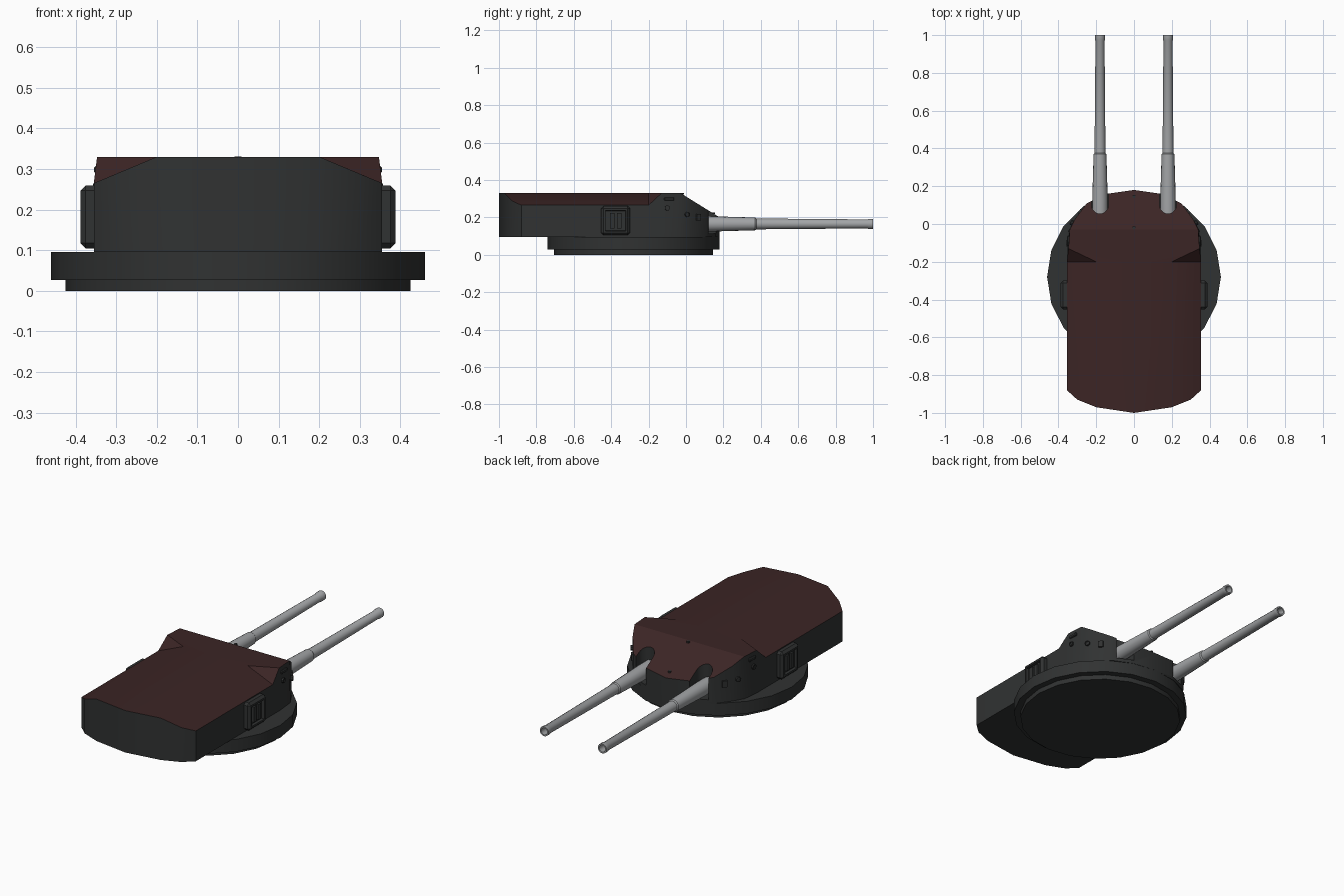
import bpy, bmesh, math
from mathutils import Matrix, Vector

cube = bpy.data.objects.get("Cube")
if cube:
    bpy.data.objects.remove(cube, do_unlink=True)


def material(name, rgb):
    m = bpy.data.materials.new(name)
    m.use_nodes = True
    color = (*rgb, 1)
    m.diffuse_color = color
    bsdf = next(n for n in m.node_tree.nodes if n.type == "BSDF_PRINCIPLED")
    bsdf.inputs["Base Color"].default_value = color
    return m


DARK = material("dark armour grey", (0.030, 0.032, 0.032))
RED = material("dark red roof", (0.044, 0.018, 0.018))
STEEL = material("gun steel", (0.36, 0.37, 0.38))


def finish(name, bm, mats, angle=None):
    """Turn a bmesh into a linked object, optionally smoothed below an angle."""
    bmesh.ops.recalc_face_normals(bm, faces=bm.faces)
    mesh = bpy.data.meshes.new(name)
    bm.to_mesh(mesh)
    bm.free()
    obj = bpy.data.objects.new(name, mesh)
    bpy.context.collection.objects.link(obj)
    for m in mats:
        mesh.materials.append(m)
    if angle:
        smooth(obj, angle)
    return obj


def activate(obj):
    bpy.ops.object.select_all(action="DESELECT")
    obj.select_set(True)
    bpy.context.view_layer.objects.active = obj


def smooth(obj, angle):
    activate(obj)
    bpy.ops.object.shade_smooth_by_angle(angle=math.radians(angle))


def lathe(name, profile, origin, axis, sides, mat):
    """Revolve (radius, distance) pairs around an axis through origin."""
    bm = bmesh.new()
    verts = [bm.verts.new((r, 0, d)) for r, d in profile]
    edges = [bm.edges.new(pair) for pair in zip(verts, verts[1:])]
    bmesh.ops.spin(bm, geom=verts + edges, cent=(0, 0, 0), axis=(0, 0, 1),
                   angle=math.tau, steps=sides, use_duplicate=False)
    bmesh.ops.remove_doubles(bm, verts=bm.verts, dist=0.0002)
    turn = Vector((0, 0, 1)).rotation_difference(Vector(axis)).to_matrix().to_4x4()
    bm.transform(Matrix.Translation(origin) @ turn)
    return finish(name, bm, [mat], 32)


def box(name, center, size, turn=0, bevel=0):
    bm = bmesh.new()
    bmesh.ops.create_cube(bm, size=1)
    bm.transform(Matrix.Diagonal((*size, 1)))
    if bevel:
        bmesh.ops.bevel(bm, geom=bm.edges[:], offset=bevel, segments=1, affect="EDGES")
    bm.transform(Matrix.Translation(center) @ Matrix.Rotation(turn, 4, "Z"))
    return finish(name, bm, [DARK])


# Rotating ring under the gunhouse
lathe("ring_base", [(0, 0), (0.425, 0), (0.425, 0.027), (0.46, 0.027), (0.46, 0.096), (0, 0.096)],
      (0, -0.28, 0), (0, 0, 1), 20, DARK)


# Gunhouse: half outline as (x at top, y, z at top, x at bottom)
FLOOR = 0.095


def slope(y):
    return 0.33 - 0.62 * (y + 0.03)


outline = [(0, -1, 0.33, 0), (0.2, -0.97, 0.33, 0.2), (0.3, -0.93, 0.288, 0.3),
           (0.355, -0.88, 0.265, 0.355), (0.355, -0.2, 0.265, 0.355),
           (0.347, -0.13, 0.33, 0.355), (0.34, -0.03, 0.33, 0.345)]
outline += [(x, y, slope(y), x) for x, y in
            ((0.31, 0.03), (0.25, 0.11), (0.14, 0.16), (0, 0.18))]

bm = bmesh.new()
top = [bm.verts.new((x, y, z)) for x, y, z, _ in outline]
low = [bm.verts.new((b, y, FLOOR)) for _, y, _, b in outline]
ridge = bm.verts.new((0.2, -0.2, 0.33))
mid = bm.verts.new((0, -0.2, 0.33))
brow = bm.verts.new((0, -0.03, 0.33))
for i in range(len(top) - 1):
    bm.faces.new((low[i], low[i + 1], top[i + 1], top[i]))
bm.faces.new(low[::-1])
roof = [(top[0], top[1], ridge, mid),
        (top[1], top[2], top[3], top[4], ridge),
        (ridge, top[4], top[5]),
        (mid, ridge, top[5], top[6], brow),
        (brow, *top[6:])]
for corners in roof:
    bm.faces.new(corners).material_index = 1
bmesh.ops.mirror(bm, geom=bm.verts[:] + bm.edges[:] + bm.faces[:],
                 axis="X", merge_dist=0.0005)
bmesh.ops.remove_doubles(bm, verts=bm.verts, dist=0.0005)
gunhouse = finish("gunhouse", bm, [DARK, RED])

# Round-backed gun ports cut through the front slope
bm = bmesh.new()
for side in (-1, 1):
    arc = [math.pi * (1 + k / 10) for k in range(11)]
    plan = [(0.045 * math.cos(a), 0.1 + 0.045 * math.sin(a)) for a in arc]
    plan += [(0.045, 0.3), (-0.045, 0.3)]
    face = bm.faces.new([bm.verts.new((side * 0.18 + x, y, 0.115)) for x, y in plan])
    lifted = bmesh.ops.extrude_face_region(bm, geom=[face])["geom"]
    bmesh.ops.translate(bm, vec=(0, 0, 0.3),
                        verts=[v for v in lifted if isinstance(v, bmesh.types.BMVert)])
cutter = finish("gun_port_cutter", bm, [DARK, RED])
cutter.hide_render = True
cut = gunhouse.modifiers.new("gun ports", "BOOLEAN")
cut.operation = "DIFFERENCE"
cut.solver = "EXACT"
cut.object = cutter
activate(gunhouse)
bpy.ops.object.modifier_apply(modifier=cut.name)
bpy.data.objects.remove(cutter, do_unlink=True)
smooth(gunhouse, 30)

# Paired parts
barrel = [(0, 0.045), (0.041, 0.05), (0.041, 0.13), (0.034, 0.37), (0.029, 0.376),
          (0.024, 0.97), (0.027, 0.976), (0.027, 1), (0.019, 1), (0.019, 0.9), (0, 0.9)]
for side, word in ((1, "left"), (-1, "right")):
    lathe(f"{word}_gun_barrel", barrel, (side * 0.18, 0, 0.165), (0, 1, 0), 16, STEEL)

    # Side hatch with a recessed panel and bars
    bm = bmesh.new()
    bmesh.ops.create_cube(bm, size=1)
    bm.transform(Matrix.Diagonal((0.07, 0.155, 0.155, 1)))
    bmesh.ops.bevel(bm, geom=bm.edges[:], offset=0.013, segments=1, affect="EDGES")
    bm.faces.ensure_lookup_table()
    panel = max(bm.faces, key=lambda f: side * f.calc_center_median().x)
    bmesh.ops.inset_region(bm, faces=[panel], thickness=0.014)
    bmesh.ops.inset_region(bm, faces=[panel], thickness=0.002)
    bmesh.ops.translate(bm, verts=panel.verts, vec=(-side * 0.015, 0, 0))
    bm.transform(Matrix.Translation((side * 0.353, -0.376, 0.182)))
    finish(f"{word}_hatch", bm, [DARK])
    for y in (-0.395, -0.357):
        box(f"{word}_hatch_bar", (side * 0.376, y, 0.182), (0.016, 0.024, 0.085))

    # Sight hood, vision blocks and round ports on the side walls
    box(f"{word}_sight_hood", (side * 0.342, -0.09, 0.298), (0.024, 0.055, 0.018), bevel=0.004)
    box(f"{word}_vision_block", (side * 0.285, 0.065, 0.2), (0.016, 0.026, 0.036),
        turn=side * math.radians(37))
    for x, y, z, angle in ((0.345, -0.1, 0.25, 4), (0.325, 0.005, 0.215, 27)):
        a = math.radians(angle)
        lathe(f"{word}_round_port", [(0, 0), (0.014, 0), (0.014, 0.012), (0.009, 0.012),
                                     (0.009, 0.007), (0, 0.007)],
              (side * x, y, z), (side * math.cos(a), math.sin(a), 0), 10, DARK)

# Small fittings on the roof centreline
for name, y, z in (("roof_fitting", -0.02, 0.322), ("front_fitting", 0.145, 0.218)):
    lathe(name, [(0, 0), (0.009, 0), (0.009, 0.009), (0, 0.009)], (0, y, z), (0, 0, 1), 8, DARK)
